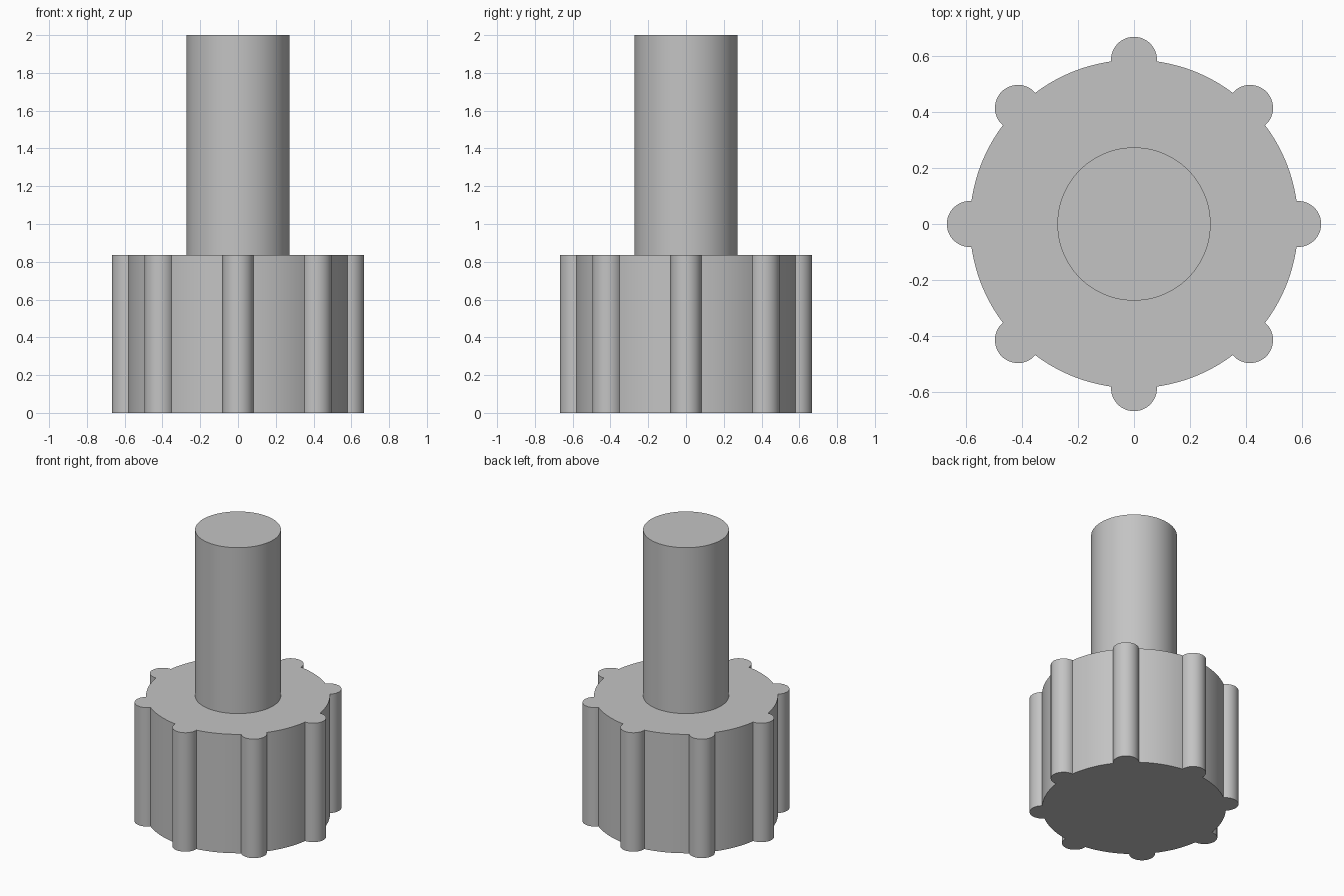
import bpy, bmesh, math

if "Cube" in bpy.data.objects:
    bpy.data.objects.remove(bpy.data.objects["Cube"])

BODY_R, LOBE_R, BODY_H = 0.585, 0.082, 0.835
SHAFT_R, TOP = 0.273, 2.0

grey = bpy.data.materials.new("grey")
grey.diffuse_color = (0.55, 0.55, 0.55, 1)
grey.use_nodes = True
grey.node_tree.nodes["Principled BSDF"].inputs["Base Color"].default_value = grey.diffuse_color


def extrude_outline(name, points, z0, z1):
    """Closed prism from a flat outline."""
    bm = bmesh.new()
    base = bm.faces.new([bm.verts.new((x, y, z0)) for x, y in points])
    top = bmesh.ops.extrude_face_region(bm, geom=[base], use_keep_orig=True)
    verts = [g for g in top["geom"] if isinstance(g, bmesh.types.BMVert)]
    bmesh.ops.translate(bm, verts=verts, vec=(0, 0, z1 - z0))
    bmesh.ops.recalc_face_normals(bm, faces=bm.faces[:])
    mesh = bpy.data.meshes.new(name)
    bm.to_mesh(mesh)
    bm.free()
    obj = bpy.data.objects.new(name, mesh)
    bpy.context.collection.objects.link(obj)
    mesh.materials.append(grey)
    bpy.ops.object.select_all(action="DESELECT")
    obj.select_set(True)
    bpy.context.view_layer.objects.active = obj
    bpy.ops.object.shade_smooth_by_angle(angle=math.radians(30))
    return obj


def arc(cx, cy, r, a0, a1, n):
    return [(cx + r * math.cos(a0 + (a1 - a0) * i / n),
             cy + r * math.sin(a0 + (a1 - a0) * i / n)) for i in range(n + 1)]


# Knob: round body with eight grip lobes around the rim
half = 2 * math.asin(LOBE_R / (2 * BODY_R))   # body angle covered by half a lobe
sweep = math.pi / 2 + half / 2                # lobe arc either side of its tip
outline = []
for k in range(8):
    a = k * math.pi / 4
    outline += arc(BODY_R * math.cos(a), BODY_R * math.sin(a), LOBE_R,
                   a - sweep, a + sweep, 24)
    outline += arc(0, 0, BODY_R, a + half, a + math.pi / 4 - half, 12)[1:-1]
extrude_outline("knob_body", outline, 0, BODY_H)

# Shaft: plain cylinder standing on the knob
extrude_outline("shaft", arc(0, 0, SHAFT_R, 0, 2 * math.pi, 96)[:-1], BODY_H, TOP)
